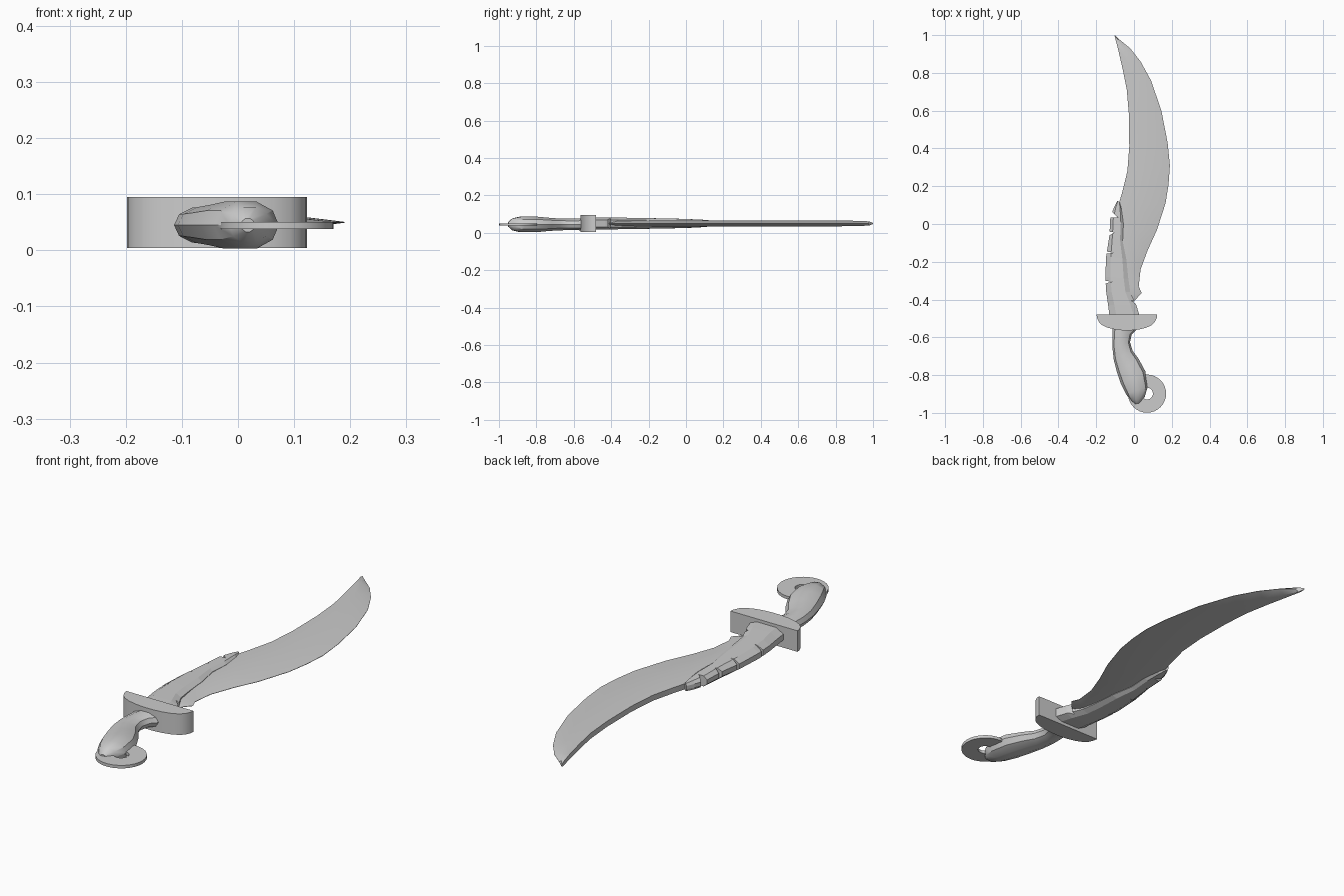
import bpy, bmesh, math
from mathutils import Vector

MID = 0.05  # height of the blade's centre plane


def make(name, verts, faces, smooth=None):
    mesh = bpy.data.meshes.new(name)
    mesh.from_pydata(verts, [], faces)
    bm = bmesh.new()
    bm.from_mesh(mesh)
    bmesh.ops.recalc_face_normals(bm, faces=bm.faces)
    bm.to_mesh(mesh)
    bm.free()
    obj = bpy.data.objects.new(name, mesh)
    bpy.context.collection.objects.link(obj)
    if smooth:
        bpy.ops.object.select_all(action='DESELECT')
        obj.select_set(True)
        bpy.context.view_layer.objects.active = obj
        bpy.ops.object.shade_smooth_by_angle(angle=math.radians(smooth))
    return obj


def loft(name, sections, shape, mid=MID, smooth=None):
    """sections: (left x, left y, right x, right y, half height); shape: (across, up) in -1..1"""
    n, verts, faces = len(shape), [], []
    for lx, ly, rx, ry, h in sections:
        for u, w in shape:
            t = (u + 1) / 2
            verts.append((lx + (rx - lx) * t, ly + (ry - ly) * t, mid + w * h))
    for s in range(len(sections) - 1):
        for i in range(n):
            a, b = s * n + i, s * n + (i + 1) % n
            faces.append((a, b, b + n, a + n))
    faces.append(tuple(range(n)))
    faces.append(tuple(range(len(verts) - n, len(verts))))
    return make(name, verts, faces, smooth)


def prism(outline, z0, z1, base=0):
    n = len(outline)
    verts = [(x, y, z) for z in (z0, z1) for x, y in outline]
    faces = [tuple(base + i for i in range(n)), tuple(base + n + i for i in range(n))]
    faces += [(base + i, base + (i + 1) % n, base + n + (i + 1) % n, base + n + i) for i in range(n)]
    return verts, faces


# Curved blade: flat spine, thick ridge, thin cutting edge
blade = [
    (-0.09, -0.45, 0.00, -0.41, 0.013), (-0.09, -0.38, 0.04, -0.365, 0.015),
    (-0.09, -0.33, 0.025, -0.33, 0.016), (-0.09, -0.24, 0.035, -0.24, 0.016),
    (-0.09, -0.14, 0.072, -0.14, 0.016), (-0.09, -0.03, 0.122, -0.03, 0.016),
    (-0.085, 0.09, 0.167, 0.11, 0.016), (-0.062, 0.17, 0.183, 0.21, 0.016),
    (-0.035, 0.28, 0.19, 0.31, 0.016), (-0.025, 0.41, 0.178, 0.43, 0.016),
    (-0.027, 0.58, 0.145, 0.60, 0.016), (-0.038, 0.71, 0.09, 0.76, 0.016),
    (-0.06, 0.82, 0.035, 0.86, 0.015), (-0.083, 0.92, -0.02, 0.93, 0.014),
    (-0.10, 0.985, -0.075, 0.975, 0.011), (-0.104, 1.0, -0.10, 0.998, 0.003)]
loft("blade", blade, [(-1, -0.75), (-0.1, -1), (1, -0.05), (1, 0.05), (-0.1, 1), (-1, 0.75)],
     smooth=25)

# Worn sleeve wrapped round the back of the blade
sleeve = [
    (-0.13, -0.485, 0.03, -0.485, 0.032), (-0.137, -0.43, 0.012, -0.43, 0.032),
    (-0.147, -0.36, -0.02, -0.36, 0.031), (-0.152, -0.28, -0.03, -0.29, 0.030),
    (-0.147, -0.17, -0.04, -0.19, 0.028), (-0.13, -0.06, -0.06, -0.09, 0.026),
    (-0.125, 0.04, -0.056, 0.00, 0.023), (-0.105, 0.09, -0.066, 0.08, 0.020),
    (-0.088, 0.123, -0.075, 0.115, 0.017)]
sleeve_obj = loft("sleeve", sleeve, [(-1, -0.4), (-0.55, -1), (0.6, -1), (1, -0.6),
                                     (1, 0.6), (0.6, 1), (-0.55, 1), (-1, 0.4)])

# Notches chipped out of both sides of the sleeve: outer x, y, inner x, inner y, width
notches = [(-0.14, 0.06, -0.085, 0.035, 0.025), (-0.15, -0.055, -0.105, -0.045, 0.018),
           (-0.17, -0.15, -0.108, -0.153, 0.010), (-0.17, -0.31, -0.115, -0.305, 0.010),
           (0.06, -0.43, -0.015, -0.405, 0.03)]
cv, cf = [], []
for ox, oy, ix, iy, w in notches:
    v, f = prism([(ox, oy - w), (ix, iy), (ox, oy + w)], -0.02, 0.12, len(cv))
    cv += v
    cf += f
cutter = make("notch_cutter", cv, cf)
cutter.hide_render = True
mod = sleeve_obj.modifiers.new("notches", 'BOOLEAN')
mod.operation, mod.solver, mod.object = 'DIFFERENCE', 'EXACT', cutter
bpy.context.view_layer.objects.active = sleeve_obj
bpy.ops.object.modifier_apply(modifier=mod.name)
bpy.data.objects.remove(cutter)

# D-shaped hand guard
guard = [(-0.198, -0.48), (-0.196, -0.497), (-0.185, -0.52), (-0.168, -0.536), (-0.14, -0.549),
         (-0.10, -0.559), (-0.06, -0.563), (-0.015, -0.563), (0.025, -0.559), (0.065, -0.549),
         (0.093, -0.536), (0.11, -0.52), (0.121, -0.497), (0.123, -0.48)]
make("guard", *prism(guard, 0.004, 0.095), smooth=30)

# Curved grip swelling into a rounded pommel
grip = [
    (-0.113, -0.55, 0.022, -0.55, 0.032), (-0.114, -0.59, -0.012, -0.585, 0.031),
    (-0.114, -0.655, -0.021, -0.625, 0.031), (-0.107, -0.72, -0.008, -0.67, 0.032),
    (-0.09, -0.785, 0.025, -0.715, 0.036), (-0.068, -0.85, 0.06, -0.78, 0.042),
    (-0.043, -0.90, 0.073, -0.86, 0.042), (-0.015, -0.937, 0.057, -0.915, 0.032),
    (0.005, -0.953, 0.03, -0.948, 0.012)]
ring10 = [(math.cos(a), math.sin(a)) for a in (2 * math.pi * i / 10 for i in range(10))]
ring10 = [(x, y / math.sin(math.radians(72))) for x, y in ring10]
loft("grip", grip, ring10, mid=0.045, smooth=35)

# Flat ring through the pommel
N, cx, cy = 32, 0.069, -0.898
rv, rf = [], []
for i in range(N):
    a = 2 * math.pi * i / N
    for r, z in ((0.101, 0.038), (0.101, 0.051), (0.031, 0.051), (0.031, 0.038)):
        rv.append((cx + r * math.cos(a), cy + r * math.sin(a), z))
    j = (i + 1) % N
    rf += [(4 * i + k, 4 * i + (k + 1) % 4, 4 * j + (k + 1) % 4, 4 * j + k) for k in range(4)]
make("pommel_ring", rv, rf, smooth=30)
